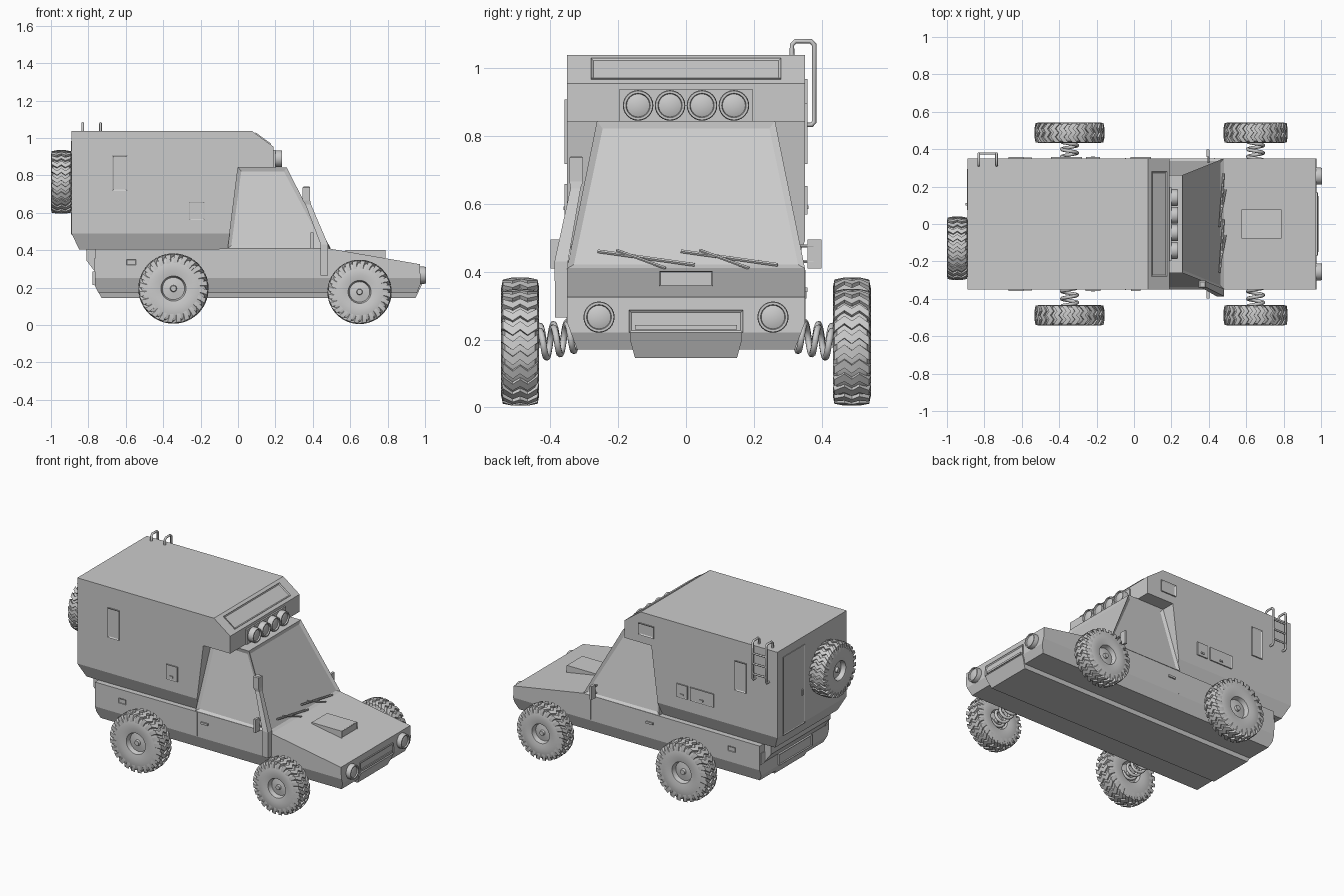
import bpy, bmesh, math
from mathutils import Vector, Matrix

if "Cube" in bpy.data.objects:
    bpy.data.objects.remove(bpy.data.objects["Cube"])

grey = bpy.data.materials.new("plain_grey")
grey.diffuse_color = (0.6, 0.6, 0.6, 1)
grey.use_nodes = True
grey.node_tree.nodes["Principled BSDF"].inputs["Base Color"].default_value = grey.diffuse_color


def finish(name, bm, smooth=False):
    bmesh.ops.recalc_face_normals(bm, faces=bm.faces)
    me = bpy.data.meshes.new(name)
    bm.to_mesh(me)
    bm.free()
    ob = bpy.data.objects.new(name, me)
    bpy.context.collection.objects.link(ob)
    me.materials.append(grey)
    if smooth:
        select(ob)
        bpy.ops.object.shade_smooth_by_angle(angle=math.radians(35))
    return ob


def select(ob):
    bpy.ops.object.select_all(action='DESELECT')
    ob.select_set(True)
    bpy.context.view_layer.objects.active = ob


def prism(name, profile, half, crease=None, low_half=None):
    """Side profile (x, z) extruded over y; narrows below the crease height."""
    bm = bmesh.new()
    f = bm.faces.new([bm.verts.new((x, -half, z)) for x, z in profile])
    r = bmesh.ops.extrude_face_region(bm, geom=[f])
    bmesh.ops.translate(bm, vec=(0, 2 * half, 0),
                        verts=[v for v in r['geom'] if isinstance(v, bmesh.types.BMVert)])
    if crease:
        bmesh.ops.bisect_plane(bm, geom=bm.verts[:] + bm.edges[:] + bm.faces[:],
                               plane_co=(0, 0, crease), plane_no=(0, 0, 1))
        low = min(v.co.z for v in bm.verts)
        for v in bm.verts:
            if v.co.z < crease:
                k = (crease - v.co.z) / (crease - low)
                v.co.y *= (half + (low_half - half) * k) / half
    return finish(name, bm)


def panel(name, loc, w, h, normal, t=0.008, border=0.012, depth=-0.005):
    """Thin plate facing along normal, with an inset centre."""
    n = Vector(normal).normalized()
    right = Vector((0, 0, 1)).cross(n).normalized()
    up = n.cross(right)
    m = Matrix((right, up, n)).transposed().to_4x4()
    bm = bmesh.new()
    bmesh.ops.create_cube(bm, size=1, matrix=Matrix.Diagonal((w, h, t, 1)))
    if border:
        face = [f for f in bm.faces if f.normal.z > 0.9]
        bmesh.ops.inset_region(bm, faces=face, thickness=border, depth=depth)
    bm.transform(Matrix.Translation(loc) @ m)
    return finish(name, bm)


def lathe(bm, profile, segs):
    """Profile (radius, y) spun round the y axis."""
    vs = [bm.verts.new((r, y, 0)) for r, y in profile]
    es = [bm.edges.new(p) for p in zip(vs, vs[1:])]
    bmesh.ops.spin(bm, geom=vs + es, axis=(0, 1, 0), cent=(0, 0, 0),
                   steps=segs, angle=2 * math.pi)
    bmesh.ops.remove_doubles(bm, verts=bm.verts, dist=1e-5)


def tube(name, pts, radius, res=2):
    cu = bpy.data.curves.new(name, 'CURVE')
    cu.dimensions = '3D'
    cu.bevel_depth, cu.bevel_resolution, cu.use_fill_caps = radius, res, True
    sp = cu.splines.new('POLY')
    sp.points.add(len(pts) - 1)
    for p, c in zip(sp.points, pts):
        p.co = (*c, 1)
    ob = bpy.data.objects.new(name, cu)
    bpy.context.collection.objects.link(ob)
    cu.materials.append(grey)
    select(ob)
    bpy.ops.object.convert(target='MESH')
    bpy.ops.object.shade_smooth_by_angle(angle=math.radians(50))
    return ob


def wheel(name, loc, r, turn=0.0):
    bm = bmesh.new()
    k = r / 0.19
    side = [(0, .042), (.015, .042), (.018, .028), (.06, .022), (.068, .05), (.10, .056),
            (.15, .053), (.172, .044), (.178, .03)]
    prof = side + [(a, -b) for a, b in reversed(side)]
    lathe(bm, [(a * k, b) for a, b in prof], 40)
    # chevron tread lugs wrapping onto the shoulders
    n = 24
    bars = [(-.056, .158, 0), (-.051, .184, .03), (-.022, .19, .16), (0, .19, .06),
            (.022, .19, .16), (.051, .184, .03), (.056, .158, 0)]
    for i in range(n):
        rings = []
        for y, rad, lead in bars:
            ring = []
            for da, dr in ((0, 0), (.15, 0), (.15, -.02), (0, -.02)):
                a = 2 * math.pi * i / n + lead + da
                q = (rad + dr) * k
                ring.append(bm.verts.new((q * math.cos(a), y, q * math.sin(a))))
            rings.append(ring)
        for a, b in zip(rings, rings[1:]):
            for j in range(4):
                bm.faces.new((a[j], a[(j + 1) % 4], b[(j + 1) % 4], b[j]))
        bm.faces.new(rings[0])
        bm.faces.new(rings[-1])
    bm.transform(Matrix.Translation(loc) @ Matrix.Rotation(turn, 4, 'Z'))
    finish(name, bm, True)


def lamp(name, x, y, z, r):
    bm = bmesh.new()
    lathe(bm, [(0, -.022), (r * .45, -.021), (r * .75, -.016), (r * .8, -.024), (r * .95, -.024),
               (r, -.016), (r, .012), (0, .012)], 24)
    bm.transform(Matrix.Translation((x, y, z)) @ Matrix.Rotation(math.pi / 2, 4, 'Z'))
    finish(name, bm, True)


# lower body, underside keel and rear block
prism("lower_body", [(-.765, .405), (.48, .41), (.972, .325), (.977, .22), (.955, .17),
                     (-.745, .17), (-.765, .21)], .35, .25, .32)
prism("keel", [(-.768, .215), (.985, .22), (.95, .145), (-.73, .145)], .165, .2, .15)
prism("rear_block", [(-.76, .405), (-.81, .405), (-.81, .345), (-.765, .285), (-.76, .285)], .3)

# camper box with overhang above the cab
prism("camper_box", [(-.89, 1.037), (.075, 1.037), (.19, .953), (.19, .842), (0, .842),
                     (-.055, .405), (-.85, .405), (-.89, .49)], .35, .49, .315)

# cab with recessed windscreen and side windows
bm = bmesh.new()
rings = [[bm.verts.new((x, y, z)) for x, y in ((x0, -h), (x1, -h), (x1, h), (x0, h))]
         for x0, x1, h, z in ((-.055, .48, .35, .41), (0, .26, .262, .843))]
bm.faces.new(rings[0])
bm.faces.new(rings[1])
panes = [bm.faces.new((rings[0][i], rings[0][(i + 1) % 4], rings[1][(i + 1) % 4], rings[1][i]))
         for i in range(4)]
bmesh.ops.recalc_face_normals(bm, faces=bm.faces)
bmesh.ops.inset_individual(bm, faces=panes[:3], thickness=.026, depth=-.01)
finish("cab", bm)


def screen_x(z):
    return .26 + (.843 - z) / .433 * .22


# wipers
for y in (-.26, -.015):
    tube("wiper_blade", [(screen_x(.46) + .004, y, .46), (screen_x(.42) + .004, y + .285, .42)], .006, 1)
    tube("wiper_arm", [(screen_x(.41) + .01, y + .2, .41), (screen_x(.463) + .01, y + .055, .463)], .005, 1)

# bonnet scoop and its intake
prism("bonnet_scoop", [(.575, .38), (.575, .402), (.785, .402), (.785, .345)], .078)
panel("scoop_intake", (.785, 0, .379), .156, .044, (1, 0, 0), .006, .006)

# nose: grille and headlamps
panel("grille", (.977, 0, .253), .335, .066, (1, 0, .04), .012, .01)
panel("grille_strip", (.981, 0, .236), .30, .012, (1, 0, .04), .008, 0)
for s in (-1, 1):
    lamp("headlamp", .98, s * .256, .266, .046)

# roof lamps on their board, sloped roof window
panel("lamp_board", (.194, 0, .889), .394, .095, (1, 0, 0), .012, 0)
for i in range(4):
    lamp("roof_lamp", .212, (i - 1.5) * .094, .889, .045)
panel("roof_window", (.1335, 0, .996), .56, .1, (.084, 0, .115), .008, .01)

# wheels and coil springs
for x, z, r, label in ((-.345, .195, .188, "rear"), (.65, .177, .172, "front")):
    for s in (-1, 1):
        wheel(label + "_wheel", (x, s * .488, z), r, 0 if s > 0 else math.pi)
        pts = []
        for i in range(61):
            t = i / 60
            a = t * 2 * math.pi * 4
            pts.append((x + .042 * math.cos(a), s * (.30 + .16 * t),
                        .215 + (z - .215) * t + .042 * math.sin(a)))
        tube(label + "_spring", pts, .0095)
wheel("spare_wheel", (-.945, -.13, .765), .17, math.pi / 2)

# side panels: (side, x, z, width, height)
for name, s, x, z, w, h in (
        ("side_window", -1, -.632, .812, .08, .19), ("side_window", 1, -.632, .812, .08, .19),
        ("service_hatch", -1, -.22, .61, .08, .095), ("service_hatch", 1, -.22, .61, .075, .085),
        ("large_hatch", 1, -.36, .61, .165, .085), ("bunk_window", 1, .035, .93, .11, .075),
        ):
    big = "window" in name
    panel(name, (x, s * .353, z), w, h, (0, s, 0), .008, .011 if big else .005,
          -.005 if big else -.002)
    if not big:
        panel("hatch_latch", (x, s * .357, z - h * .25), .022, .01, (0, s, 0), .008, 0)
for s in (-1, 1):
    panel("door_handle", (.01, s * .353, .347), .05, .013, (0, s, 0), .01, 0)
    panel("filler_flap", (-.57, s * .352, .335), .05, .03, (0, s, 0), .006, .004, -.002)
    # door seams
    for x in (-.045, .43):
        panel("door_seam", (x, s * .3505, .33), .005, .15, (0, s, 0), .003, 0)
    # mirrors on short stalks
    panel("mirror", (.395, s * .378, .452), .042, .085, (-1, 0, 0), .015, .005, -.002)
    for z in (.43, .475):
        tube("mirror_stalk", [(.398, s * .33, z), (.398, s * .375, z)], .005, 1)
    panel("tail_lamp", (-.766, s * .325, .32), .04, .07, (-1, 0, 0), .008, .005, -.002)

# back door, handle and rear plate
panel("back_door", (-.891, .185, .735), .22, .5, (-1, 0, 0), .006, .008, -.003)
panel("back_door_handle", (-.896, .105, .69), .012, .035, (-1, 0, 0), .008, 0)
panel("rear_bumper", (-.77, 0, .25), .33, .07, (-1, 0, 0), .014, .008)

# ladder
for x in (-.83, -.735):
    tube("ladder_rail", [(x, .345, .832), (x, .37, .832), (x, .377, .84), (x, .377, 1.068),
                         (x, .367, 1.078), (x, .322, 1.078), (x, .312, 1.068), (x, .312, 1.03)], .007)
for z in (.87, .935, 1.0):
    tube("ladder_rung", [(-.83, .377, z), (-.735, .377, z)], .006)

# snorkel: box section swept up beside the windscreen
bm = bmesh.new()
path = [(.462, -.365, .265, .02), (.462, -.367, .43, .02), (.375, -.325, .645, .015),
        (.366, -.323, .665, .02), (.366, -.323, .735, .02), (.366, -.323, .74, .014)]
rings = [[bm.verts.new((x + a * h, y + b * h, z)) for a, b in ((-1, -1), (1, -1), (1, 1), (-1, 1))]
         for x, y, z, h in path]
for a, b in zip(rings, rings[1:]):
    for j in range(4):
        bm.faces.new((a[j], a[(j + 1) % 4], b[(j + 1) % 4], b[j]))
bm.faces.new(rings[0])
bm.faces.new(rings[-1])
finish("snorkel", bm)
